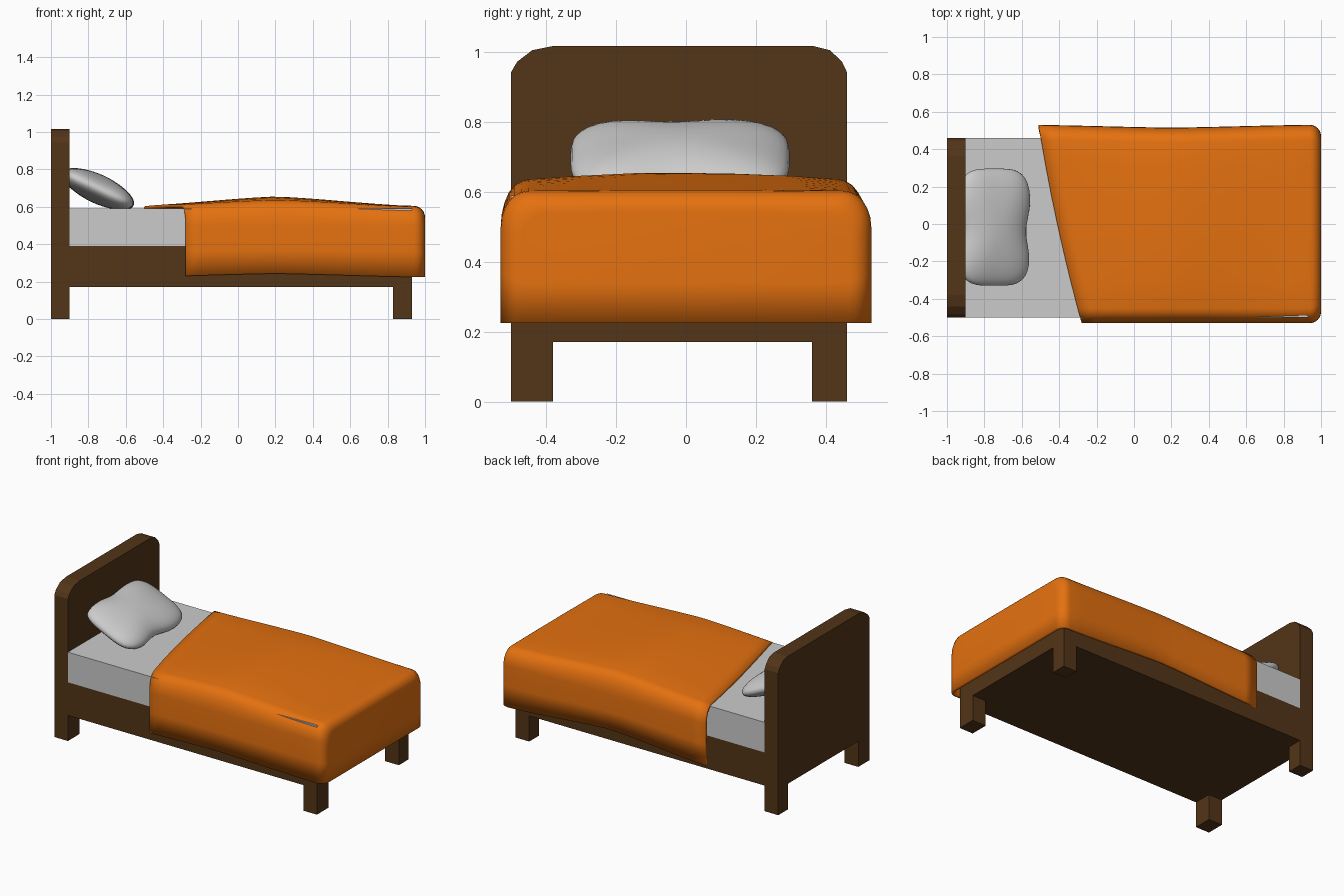
import bpy, bmesh, math
from mathutils import Matrix, Vector

if "Cube" in bpy.data.objects:
    bpy.data.objects.remove(bpy.data.objects["Cube"])


def material(name, rgb):
    m = bpy.data.materials.new(name)
    m.diffuse_color = (*rgb, 1)
    m.use_nodes = True
    m.node_tree.nodes["Principled BSDF"].inputs["Base Color"].default_value = m.diffuse_color
    return m


WOOD = material("dark_wood", (0.085, 0.035, 0.009))
CLOTH = material("orange_cloth", (0.78, 0.165, 0.005))


def finish(name, bm, mat=None, smooth=None):
    bmesh.ops.recalc_face_normals(bm, faces=bm.faces[:])
    me = bpy.data.meshes.new(name)
    bm.to_mesh(me)
    bm.free()
    ob = bpy.data.objects.new(name, me)
    bpy.context.collection.objects.link(ob)
    if mat:
        me.materials.append(mat)
    if smooth:
        bpy.ops.object.select_all(action='DESELECT')
        ob.select_set(True)
        bpy.context.view_layer.objects.active = ob
        bpy.ops.object.shade_smooth_by_angle(angle=math.radians(smooth))
    return ob


def box(name, lo, hi, mat=None):
    lo, hi = Vector(lo), Vector(hi)
    bm = bmesh.new()
    bmesh.ops.create_cube(bm, size=1, matrix=Matrix.Translation((lo + hi) / 2)
                          @ Matrix.Diagonal((*(hi - lo), 1)))
    return finish(name, bm, mat)


Y0, Y1 = -0.5, 0.46

# Frame, mattress and four legs
box("bed_frame", (-0.9, Y0, 0.17), (0.93, Y1, 0.39), WOOD)
box("mattress", (-0.9, Y0, 0.39), (0.93, Y1, 0.59))
for end, x in (("head", -1.0), ("foot", 0.83)):
    box(end + "_leg_front", (x, Y0, 0), (x + 0.1, Y0 + 0.12, 0.17), WOOD)
    box(end + "_leg_back", (x, Y1 - 0.1, 0), (x + 0.1, Y1, 0.17), WOOD)

# Headboard with faceted rounded top corners
corner = [(0, 0.17), (0, 0.943), (0.017, 0.972), (0.06, 1.005), (0.12, 1.017)]
outline = [(Y0 + d, z) for d, z in corner] + [(Y1 - d * 0.8, z) for d, z in reversed(corner)]
bm = bmesh.new()
face = bm.faces.new([bm.verts.new((-1.0, y, z)) for y, z in outline])
ext = bmesh.ops.extrude_face_region(bm, geom=[face])
bmesh.ops.translate(bm, vec=(0.1, 0, 0),
                    verts=[v for v in ext["geom"] if isinstance(v, bmesh.types.BMVert)])
finish("headboard", bm, WOOD)

# Pillow: rounded slab with a pinched middle, leaning on the headboard
bm = bmesh.new()
bmesh.ops.create_cube(bm, size=2)
bmesh.ops.subdivide_edges(bm, edges=bm.edges[:], cuts=11, use_grid_fill=True)
for v in bm.verts:
    x, y, z = v.co
    n = math.sqrt(math.sqrt(x ** 4 + y ** 4) + z * z)
    x, y, z = x / n, y / n, z / n
    pinch = 1 - 0.14 * math.exp(-((y + 0.08) / 0.35) ** 2)
    v.co = (0.215 * x * pinch, 0.313 * y, 0.078 * z)
bm.transform(Matrix.Translation((-0.748, -0.017, 0.695)) @ Matrix.Rotation(math.radians(25), 4, 'Y'))
finish("pillow", bm, None, 60)

# Blanket: arched cross-sections lofted along the bed, rounded off at the foot
R, X_END = 0.06, 0.94
half = [(0.53, 0.0), (0.53, 0.25), (0.53, 0.5)]
half += [(0.45 + 0.08 * math.cos(a), 0.5 + 0.103 * math.sin(a))
         for a in (math.pi / 2 * k / 6 for k in range(1, 7))]
half += [(0.3, 0.604), (0.15, 0.605)]
section = [(-y, z) for y, z in half] + [(0, 0.605)] + [(y, z) for y, z in reversed(half)]


def blanket_point(y, z, s, a):
    x0 = -0.41 - 0.217 * y + 0.054 * y * y
    inset = R * (1 - math.cos(a))
    x = x0 + s * (X_END - x0) + R * math.sin(a)
    # soft ridge across the bed at x = 0.2
    t = max(0, 1 - abs(x - 0.2) / 0.72)
    t = t * t * (3 - 2 * t) * 0.4 + t * 0.6
    back = y > 0.4
    hem = 0.225 + t * (0.045 if back else 0.018)
    if z == 0:
        z = hem
    elif z == 0.25:
        z = (hem + 0.5) / 2
    else:
        z += 0.05 * t * (1 - 1.6 * y * y) * min(1, (z - 0.5) / 0.08)
    z = hem + (z - hem) * (1 - inset / (0.6 - hem))
    y *= 1 - inset / 0.53
    if back:
        y -= 0.015 * t
    return x, y, z


stations = [(k / 16, 0) for k in range(17)] + [(1, math.pi / 2 * k / 6) for k in range(1, 7)]
bm = bmesh.new()
rows = [[bm.verts.new(blanket_point(y, z, s, a)) for y, z in section] for s, a in stations]
for r, q in zip(rows, rows[1:]):
    for i in range(len(section) - 1):
        bm.faces.new((r[i], r[i + 1], q[i + 1], q[i]))
bm.faces.new(rows[-1])
blanket = finish("blanket", bm, CLOTH, 40)
# recalculated normals may face either way on an open shell: make them point out
top = max(blanket.data.polygons, key=lambda p: p.center.z)
if top.normal.z < 0:
    blanket.data.flip_normals()
solid = blanket.modifiers.new("thickness", 'SOLIDIFY')
solid.thickness = 0.02
solid.offset = -1
